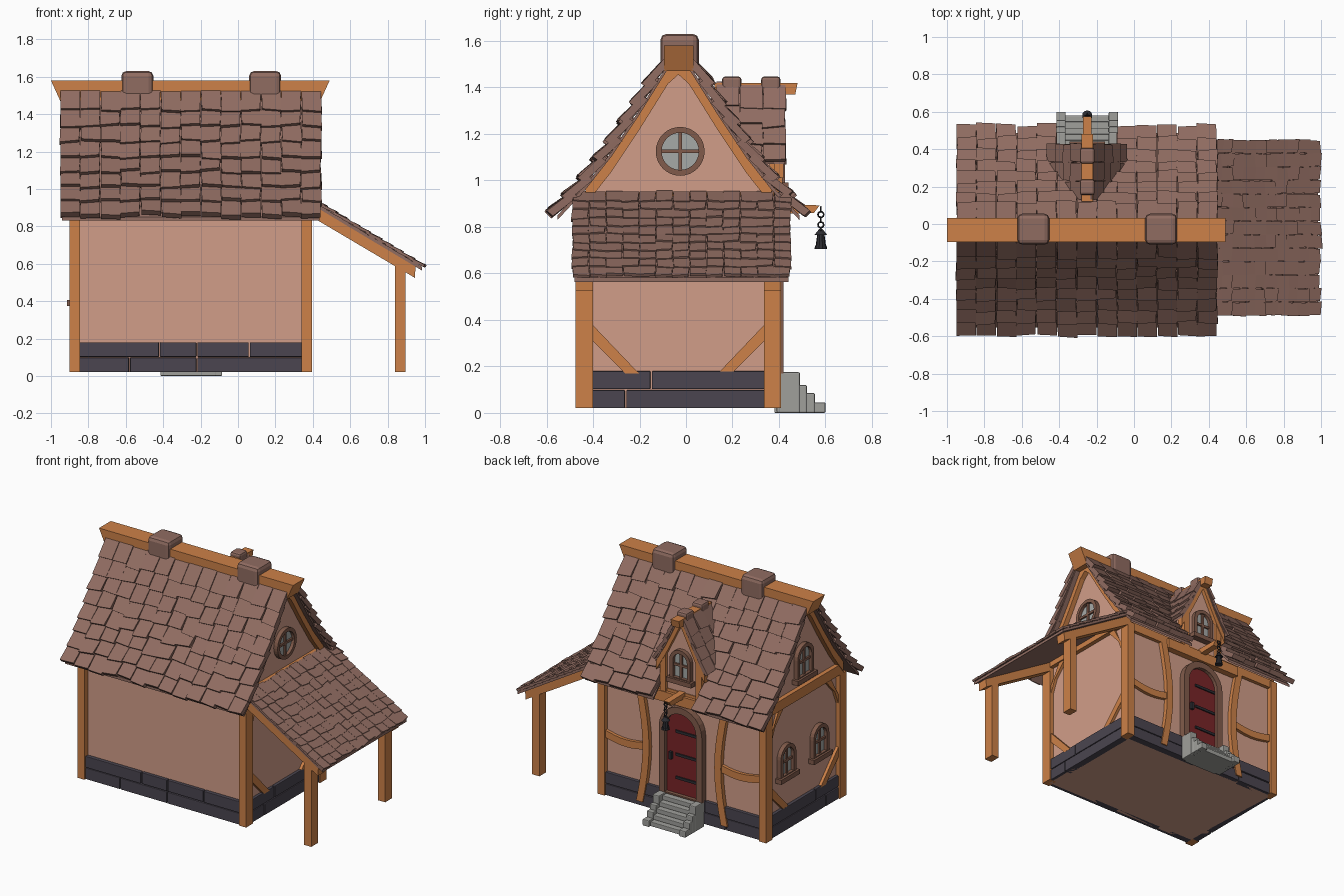
import bpy, bmesh, math, random
from mathutils import Vector

random.seed(4)
if "Cube" in bpy.data.objects:
    bpy.data.objects.remove(bpy.data.objects["Cube"])


def material(name, rgb):
    m = bpy.data.materials.new(name)
    m.use_nodes = True
    m.diffuse_color = (*rgb, 1)
    m.node_tree.nodes["Principled BSDF"].inputs["Base Color"].default_value = (*rgb, 1)
    return m


WALL = material("plaster", (0.64, 0.34, 0.25))
WOOD = material("timber", (0.61, 0.22, 0.065))
TILE = material("roof_tile", (0.28, 0.15, 0.12))
BASE = material("dark_stone", (0.069, 0.06, 0.08))
STONE = material("grey_stone", (0.35, 0.35, 0.33))
DOOR = material("red_paint", (0.19, 0.018, 0.021))
METAL = material("iron", (0.026, 0.026, 0.032))
GLASS = material("glass", (0.38, 0.40, 0.39))
FRAME = material("brown_frame", (0.22, 0.105, 0.07))


def finish(name, bm, mat, bevel=0):
    bmesh.ops.recalc_face_normals(bm, faces=bm.faces)
    me = bpy.data.meshes.new(name)
    bm.to_mesh(me)
    bm.free()
    me.materials.append(mat)
    ob = bpy.data.objects.new(name, me)
    bpy.context.collection.objects.link(ob)
    if bevel:
        mod = ob.modifiers.new("bevel", "BEVEL")
        mod.width, mod.segments = bevel, 2
    return ob


def panel(name, loop, place, d0, d1, mat, hole=None, bevel=0):
    """Extrude a 2D loop between two depths, optionally as a ring around a hole."""
    bm = bmesh.new()
    def ring(pts, d):
        return [bm.verts.new(place(u, v, d)) for u, v in pts]
    def bridge(a, b):
        for i in range(len(a)):
            j = (i + 1) % len(a)
            bm.faces.new((a[i], a[j], b[j], b[i]))
    a, b = ring(loop, d0), ring(loop, d1)
    bridge(a, b)
    if hole:
        c, d = ring(hole, d0), ring(hole, d1)
        bridge(c, d)
        bridge(a, c)
        bridge(b, d)
    else:
        bm.faces.new(a)
        bm.faces.new(b)
    return finish(name, bm, mat, bevel)


def box(name, x, y, z, mat, bevel=0):
    rect = [(x[0], y[0]), (x[1], y[0]), (x[1], y[1]), (x[0], y[1])]
    return panel(name, rect, lambda u, v, d: Vector((u, v, d)), z[0], z[1], mat, None, bevel)


def rect(u0, u1, v0, v1):
    return [(u0, v0), (u1, v0), (u1, v1), (u0, v1)]


def strip(pts, drop):
    return pts + [(u, v - drop) for u, v in reversed(pts)]


# Placement planes: u runs along the wall, v is up, d points outwards
XL, XR, YF, YB, YC, DX = -0.87, 0.365, -0.44, 0.375, -0.0325, -0.25
along_x = lambda u, v, d: Vector((d, u, v))
along_y = lambda u, v, d: Vector((u, d, v))
right_wall = lambda u, v, d: Vector((XR + d, u, v))
left_wall = lambda u, v, d: Vector((XL - d, u, v))
back_wall = lambda u, v, d: Vector((u, YB + d, v))
dormer_wall = lambda u, v, d: Vector((u, 0.395 + d, v))

# Main walls and floor in one gabled block
slope = [(0.045, 1.48), (0.17, 1.28), (0.29, 1.10), (0.40, 0.96), (0.52, 0.83)]
half = [(0.4075, 0.02), (0.4075, 0.94)] + [(u, v - 0.01) for u, v in slope[2::-1]]
panel("house_walls", [(YC + u, v) for u, v in half] + [(YC - u, v) for u, v in half[::-1]],
      along_x, XL, XR, WALL)


# Tiled slopes
def point_on(path, t):
    lens = [math.dist(a, b) for a, b in zip(path, path[1:])]
    s = t * sum(lens)
    for (a, b), l in zip(zip(path, path[1:]), lens):
        if s <= l or b == path[-1]:
            return Vector(a).lerp(Vector(b), s / l), (Vector(b) - Vector(a)).normalized()
        s -= l


def tiles(name, path, place, s0, s1, cols, rows, thick, skip=lambda s, r: False):
    bm = bmesh.new()
    w = (s1 - s0) / cols
    length = sum(math.dist(a, b) for a, b in zip(path, path[1:])) / rows
    for r in range(rows):
        for c in range(cols):
            s = s0 + w * (c + 0.5)
            if skip(s, r):
                continue
            low, direction = point_on(path, (r + 1) / rows)
            low = low + direction * random.uniform(-0.12, 0.12) * length
            high = low - direction * length * 1.35
            n = Vector((-direction.y, direction.x))
            lift, skew = thick * random.uniform(0.65, 1.0), random.uniform(-0.006, 0.006)
            vs = []
            for base, off, k in ((high, 0.004, 0), (low, lift, 1)):
                for h in (0, thick):
                    for side in (-1, 1):
                        q = base + n * (off + h) + direction * skew * side * k
                        vs.append(bm.verts.new(place(q.x, q.y, s + side * w * 0.485 + skew * k)))
            for f in ((0, 1, 3, 2), (4, 5, 7, 6), (0, 1, 5, 4), (2, 3, 7, 6), (0, 2, 6, 4), (1, 3, 7, 5)):
                bm.faces.new([vs[i] for i in f])
    finish(name, bm, TILE)


def deck(name, path, place, s0, s1):
    panel(name, [(u, v + 0.02) for u, v in path] + [(u, v) for u, v in path[::-1]], place, s0, s1, TILE)


front_slope = lambda u, v, s: Vector((s, YC - u, v))
back_slope = lambda u, v, s: Vector((s, YC + u, v))
gap = (DX - 0.163, DX + 0.157)
tiles("front_roof_tiles", slope, front_slope, -0.95, 0.445, 13, 8, 0.034)
tiles("back_roof_tiles", slope, back_slope, -0.95, 0.445, 13, 8, 0.034,
      lambda s, r: gap[0] < s < gap[1] and r >= 4)
deck("front_roof_deck", slope, front_slope, -0.94, 0.435)
deck("back_roof_deck_a", slope, back_slope, -0.94, gap[0])
deck("back_roof_deck_b", slope, back_slope, gap[1], 0.435)
deck("back_roof_deck_top", slope[:3], back_slope, *gap)

# Ridge beam and caps
panel("ridge_beam", [(-0.95, 1.47), (0.44, 1.47), (0.49, 1.58), (-1.0, 1.58)], along_y, -0.095, 0.033, WOOD)
for x in (-0.538, 0.145):
    box("ridge_cap", (x - 0.085, x + 0.085), (-0.11, 0.055), (1.47, 1.63), TILE, 0.025)

# Gable boards, tie beams and braces on both ends
boards = [(YC - u, v + 0.01) for u, v in slope[::-1]] + [(YC, 1.53)] + [(YC + u, v + 0.01) for u, v in slope]
for wall in (right_wall, left_wall):
    panel("gable_boards", strip(boards[1:-1], 0.075), wall, -0.02, 0.035, WOOD)
    panel("tie_beam", rect(YF, YB, 0.88, 0.95), wall, -0.02, 0.03, WOOD)
    for sign in (-1, 1):
        u = lambda k: YC + sign * k
        panel("lower_brace", [(u(0.38), 0.32), (u(0.38), 0.39), (u(0.17), 0.17), (u(0.23), 0.17)],
              wall, -0.01, 0.02, WOOD)
        panel("upper_brace", [(u(0.38), 0.65), (u(0.38), 0.72), (u(0.22), 0.89), (u(0.28), 0.89)],
              wall, -0.01, 0.02, WOOD)

# Corner posts, wall plates and lean-to posts
for y in ((-0.475, -0.40), (0.335, 0.408)):
    for x, top in (((-0.90, -0.845), 0.88), ((0.34, 0.395), 0.88), ((0.84, 0.895), 0.60)):
        box("post", x, y, (0.02, top), WOOD)
    panel("lean_to_rafter", [(0.37, 0.865), (0.37, 0.935), (0.95, 0.59), (0.945, 0.525)], along_y, *y, WOOD)
for y in ((-0.465, -0.42), (0.355, 0.40)):
    box("wall_plate", (-0.87, 0.36), y, (0.83, 0.89), WOOD)

# Lean-to roof
lean = [(0.40, 0.925), (0.985, 0.575)]
lean_place = lambda u, v, s: Vector((u, s, v))
tiles("lean_to_tiles", lean, lean_place, -0.49, 0.45, 13, 10, 0.014)
deck("lean_to_deck", [(u, v - 0.012) for u, v in lean], lean_place, -0.48, 0.44)


# Foundation courses
def course(wall, ends, splits, z):
    cuts = [ends[0], *splits, ends[1]]
    for a, b in zip(cuts, cuts[1:]):
        panel("foundation_stone", rect(a + 0.003, b - 0.003, z[0], z[1]), wall, -0.03,
              random.uniform(0.018, 0.026), BASE, None, 0.004)


front_wall = lambda u, v, d: Vector((u, YF - d, v))
LOW, HIGH = (0.02, 0.098), (0.102, 0.18)
for wall in (front_wall, back_wall):
    course(wall, (-0.85, 0.345), (-0.58, -0.22), LOW)
    course(wall, (-0.85, 0.345), (-0.42, -0.22, 0.06), HIGH)
for wall in (right_wall, left_wall):
    course(wall, (-0.405, 0.34), (-0.26,), LOW)
    course(wall, (-0.405, 0.34), (-0.15,), HIGH)


# Windows
def arch(w, h, u, v, n=12):
    r = w / 2
    return [(u - r, v), (u + r, v)] + [(u + r * math.cos(math.pi * i / n), v + h - r + r * math.sin(math.pi * i / n))
                                       for i in range(n + 1)]


def disc(r, u, v, n=32):
    return [(u + r * math.cos(math.tau * i / n), v + r * math.sin(math.tau * i / n)) for i in range(n)]


def window(name, wall, outer, inner, u, v, w, h):
    panel(name + "_frame", outer, wall, -0.02, 0.03, FRAME, inner)
    panel(name + "_glass", inner, wall, -0.02, 0.008, GLASS)
    panel(name + "_mullion", rect(u - 0.008, u + 0.008, v - h / 2, v + h / 2), wall, 0, 0.02, FRAME)
    panel(name + "_crossbar", rect(u - w / 2, u + w / 2, v - 0.008, v + 0.008), wall, 0, 0.02, FRAME)


def arched_window(name, wall, u, v, w, h):
    t = 0.026
    window(name, wall, arch(w, h, u, v - h / 2), arch(w - 2 * t, h - 2 * t, u, v - h / 2 + t),
           u, v, w - t, h - t)
    panel(name + "_sill", rect(u - w * 0.6, u + w * 0.6, v - h / 2 - 0.012, v - h / 2 + 0.02),
          wall, -0.01, 0.045, FRAME)


window("round_window", right_wall, disc(0.105, -0.025, 1.125), disc(0.08, -0.025, 1.125),
       -0.025, 1.125, 0.17, 0.17)
arched_window("gable_window", left_wall, -0.03, 1.12, 0.18, 0.24)
arched_window("side_window_a", left_wall, 0.16, 0.50, 0.17, 0.23)
arched_window("side_window_b", left_wall, -0.20, 0.50, 0.17, 0.23)
arched_window("dormer_window", dormer_wall, DX, 1.08, 0.16, 0.22)

# Door with iron straps
panel("door_surround", arch(0.33, 0.62, DX, 0.17), back_wall, -0.02, 0.045, FRAME, arch(0.24, 0.565, DX, 0.18))
panel("door", arch(0.24, 0.565, DX, 0.18), back_wall, -0.02, 0.02, DOOR)
for z in (0.28, 0.44, 0.60):
    panel("door_strap", rect(DX - 0.115, DX + 0.05, z, z + 0.018), back_wall, 0.015, 0.028, METAL)
box("door_handle", (DX + 0.075, DX + 0.095), (YB, YB + 0.04), (0.41, 0.46), METAL)

# Back timber frame with bowed rails
for sign in (-1, 1):
    x = DX + sign * 0.25
    bow = [(x + sign * (0.05 * (1 - math.sin(math.pi * i / 8))), 0.05 + 0.78 * i / 8) for i in range(9)]
    panel("door_post", bow + [(u + 0.05 * sign, v) for u, v in bow[::-1]], back_wall, -0.02, 0.03, WOOD)
for a, b in ((-0.85, -0.52), (0.02, 0.345)):
    rail = [(a + (b - a) * i / 8, 0.47 - 0.025 * math.sin(math.pi * i / 8)) for i in range(9)]
    panel("bowed_rail", strip(rail, 0.05), back_wall, -0.02, 0.022, WOOD)
panel("door_header", rect(DX - 0.30, DX + 0.30, 0.80, 0.87), back_wall, -0.02, 0.045, WOOD)

# Dormer
panel("dormer_walls", [(DX + u, v) for u, v in
                       ((-0.15, 0.82), (0.15, 0.82), (0.15, 1.13), (0, 1.38), (-0.15, 1.13))],
      along_y, 0.15, 0.395, WALL)
dormer_slope = [(0.02, 1.38), (0.11, 1.20), (0.185, 1.07)]
for sign in (-1, 1):
    side = lambda u, v, s: Vector((DX + sign * u, s, v))
    tiles("dormer_tiles", dormer_slope, side, 0.13, 0.43, 3, 4, 0.02)
    deck("dormer_deck", dormer_slope, side, 0.14, 0.425)
    box("dormer_post", sorted((DX + sign * 0.115, DX + sign * 0.158)), (0.36, 0.415), (0.85, 1.13), WOOD)
    panel("dormer_rafter", strip([(DX + sign * u, v) for u, v in [(0, 1.42)] + dormer_slope], 0.06),
          along_y, 0.38, 0.42, WOOD)
panel("dormer_ridge", [(0.13, 1.37), (0.47, 1.37), (0.48, 1.42), (0.12, 1.42)],
      lambda u, v, d: Vector((d, u, v)), DX - 0.032, DX + 0.032, WOOD)
for y in (0.197, 0.365):
    box("dormer_cap", (DX - 0.04, DX + 0.04), (y - 0.042, y + 0.042), (1.37, 1.447), TILE, 0.014)

# Entrance steps with stepped side stones
for i in range(5):
    box("step", (DX - 0.13, DX + 0.13), (0.38, 0.58 - 0.033 * i), (0.033 * i, 0.033 * (i + 1) - 0.002), STONE, 0.004)
for x in (DX - 0.14, DX + 0.14):
    for y0, y1, z in ((0.39, 0.49, 0.175), (0.485, 0.52, 0.12), (0.515, 0.555, 0.085), (0.55, 0.60, 0.045)):
        box("side_stone", (x - 0.025, x + 0.025), (y0, y1), (0, z), STONE, 0.006)

# Hanging lantern
LY = 0.58
panel("lantern_bracket", [(0.38, 0.855), (0.55, 0.86), (0.575, 0.893), (0.38, 0.895)],
      along_x, DX - 0.022, DX + 0.022, WOOD)
for i in range(5):
    bpy.ops.mesh.primitive_torus_add(location=(DX, LY, 0.875 - 0.022 * i), rotation=(math.pi / 2, 0, math.pi / 2 * (i % 2)),
                                     major_radius=0.012, minor_radius=0.004, major_segments=10, minor_segments=5)
    link = bpy.context.object
    link.name = "chain_link"
    link.data.materials.append(METAL)
for name, r0, r1, z0, z1 in (("lantern_foot", 0.027, 0.025, 0.705, 0.72), ("lantern_body", 0.022, 0.016, 0.72, 0.765),
                             ("lantern_cap", 0.028, 0.008, 0.765, 0.79)):
    bpy.ops.mesh.primitive_cone_add(vertices=10, radius1=r0, radius2=r1, depth=z1 - z0, location=(DX, LY, (z0 + z1) / 2))
    part = bpy.context.object
    part.name = name
    part.data.materials.append(METAL)
